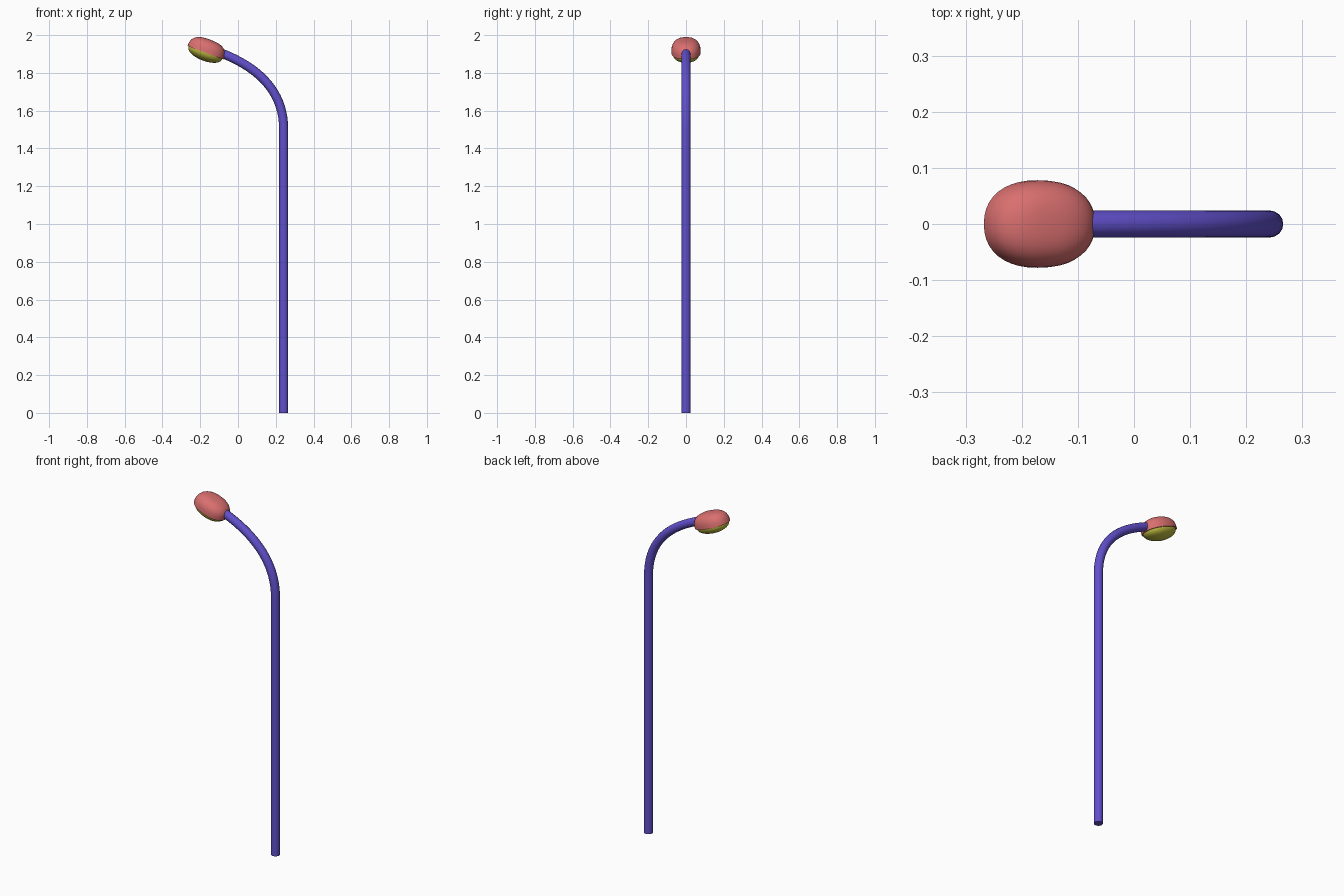
import bpy, bmesh, math
from mathutils import Matrix

if "Cube" in bpy.data.objects:
    bpy.data.objects.remove(bpy.data.objects["Cube"])

def paint(ob, name, rgb):
    m = bpy.data.materials.new(name)
    m.diffuse_color = (*rgb, 1)
    m.use_nodes = True
    m.node_tree.nodes["Principled BSDF"].inputs["Base Color"].default_value = m.diffuse_color
    ob.data.materials.append(m)

def dome(name, length, width, height, power, plan_power, rgb, rings=10, sides=40):
    """Half of a rounded box-like ellipsoid, closed at the rim, tilted onto the arm."""
    def sp(v, p):
        return math.copysign(abs(v) ** (2 / p), v)
    bm = bmesh.new()
    loops = []
    for i in range(rings):
        a = math.pi / 2 * i / rings
        r, z = sp(math.cos(a), power), height * sp(math.sin(a), power)
        loops.append([bm.verts.new((length * r * sp(math.cos(t), plan_power),
                                    width * r * sp(math.sin(t), plan_power), z))
                      for t in (2 * math.pi * k / sides for k in range(sides))])
    tip = bm.verts.new((0, 0, height))
    for lo, hi in zip(loops, loops[1:]):
        for k in range(sides):
            n = (k + 1) % sides
            bm.faces.new((lo[k], lo[n], hi[n], hi[k]))
    for k in range(sides):
        bm.faces.new((loops[-1][k], loops[-1][(k + 1) % sides], tip))
    bm.faces.new(loops[0][::-1])
    bmesh.ops.recalc_face_normals(bm, faces=bm.faces[:])
    bm.transform(Matrix.Translation((-0.172, 0, 1.907)) @ Matrix.Rotation(math.radians(20.5), 4, 'Y'))
    me = bpy.data.meshes.new(name)
    bm.to_mesh(me)
    bm.free()
    ob = bpy.data.objects.new(name, me)
    bpy.context.collection.objects.link(ob)
    paint(ob, name + "_colour", rgb)
    bpy.context.view_layer.objects.active = ob
    ob.select_set(True)
    bpy.ops.object.shade_smooth_by_angle(angle=math.radians(40))
    ob.select_set(False)

# Pole with curved arm: swept round tube
cu = bpy.data.curves.new("pole", 'CURVE')
cu.dimensions = '3D'
cu.bevel_depth = 0.024
cu.bevel_resolution = 6
cu.resolution_u = 20
cu.use_fill_caps = True
s = cu.splines.new('BEZIER')
s.bezier_points.add(2)
path = [((0.242, 0), (0.242, -0.3), (0.242, 0.5)),
        ((0.242, 1.5), (0.242, 1.0), (0.242, 1.72)),
        ((-0.10, 1.909), (0.085, 1.84), (-0.15, 1.928))]
for i, (p, (co, left, right)) in enumerate(zip(s.bezier_points, path)):
    if i == 2:
        p.handle_left_type = p.handle_right_type = 'FREE'
    p.co = (co[0], 0, co[1])
    p.handle_left_type = p.handle_right_type = 'FREE'
    p.handle_left = (left[0], 0, left[1])
    p.handle_right = (right[0], 0, right[1])
pole = bpy.data.objects.new("pole", cu)
bpy.context.collection.objects.link(pole)
pole.select_set(True)
bpy.context.view_layer.objects.active = pole
bpy.ops.object.convert(target='MESH')
pole = bpy.context.object
paint(pole, "pole_colour", (0.12, 0.08, 0.6))
bpy.ops.object.shade_smooth_by_angle(angle=math.radians(40))
pole.select_set(False)

# Lamp head: upper housing and lower lens
dome("lamp_housing", 0.102, 0.078, 0.073, 2.7, 2.25, (0.7, 0.16, 0.16))
dome("lamp_lens", 0.095, 0.072, -0.044, 2.1, 2.2, (0.5, 0.48, 0.05))
